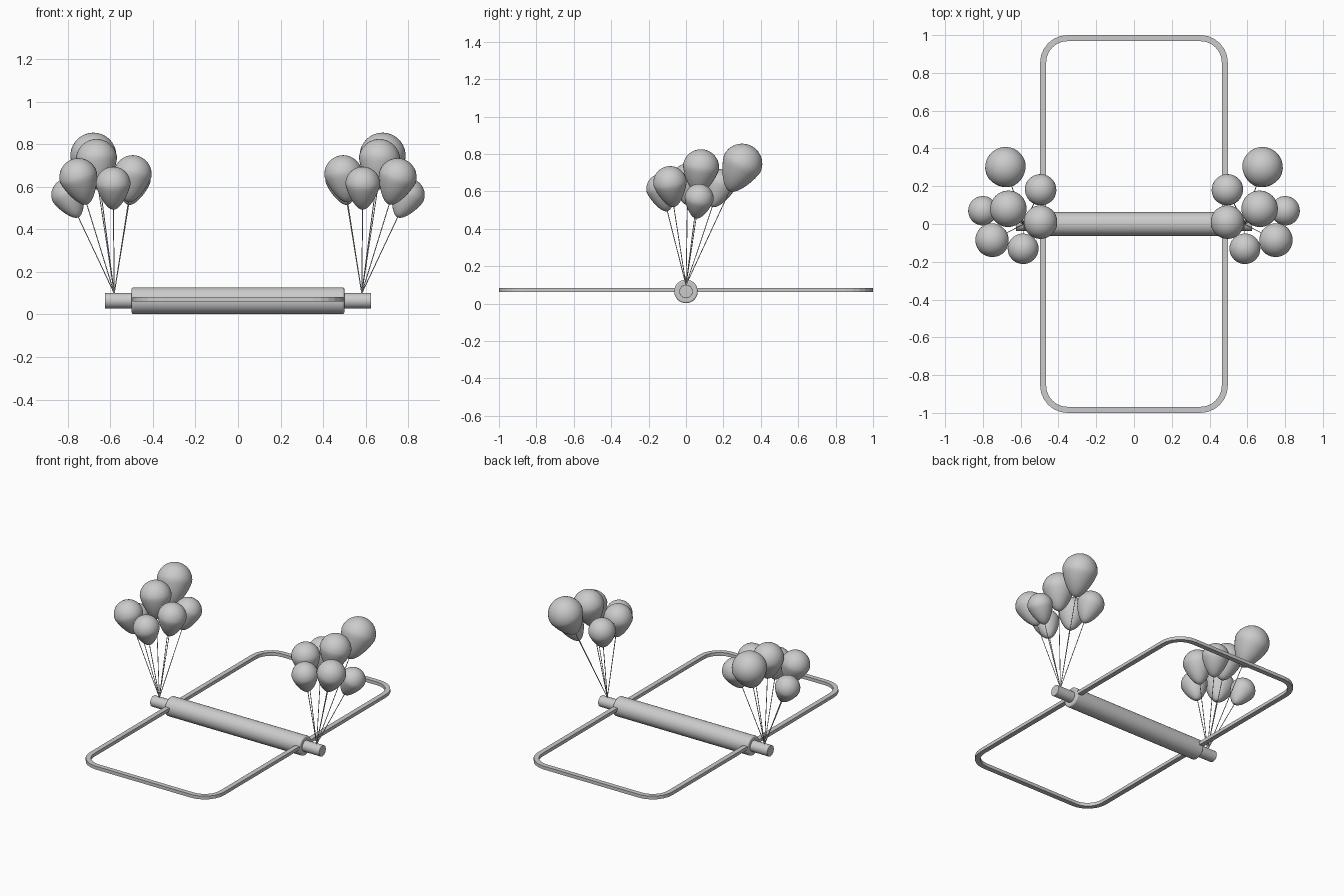
import bpy, bmesh, math
from mathutils import Vector

if "Cube" in bpy.data.objects:
    bpy.data.objects.remove(bpy.data.objects["Cube"])

grey = bpy.data.materials.new("light grey")
grey.use_nodes = True
grey.diffuse_color = (0.6, 0.6, 0.6, 1)
grey.node_tree.nodes["Principled BSDF"].inputs["Base Color"].default_value = (0.6, 0.6, 0.6, 1)

AXIS_Z = 0.065


def add_object(name, bm, smooth=True):
    """Turn a bmesh into a named, coloured and shaded object."""
    bmesh.ops.recalc_face_normals(bm, faces=bm.faces)
    mesh = bpy.data.meshes.new(name)
    bm.to_mesh(mesh)
    bm.free()
    mesh.materials.append(grey)
    obj = bpy.data.objects.new(name, mesh)
    bpy.context.collection.objects.link(obj)
    if smooth:
        bpy.ops.object.select_all(action="DESELECT")
        obj.select_set(True)
        bpy.context.view_layer.objects.active = obj
        bpy.ops.object.shade_smooth_by_angle(angle=math.radians(35))
    return obj


def rod(name, start, end, radius, sides, bevel=0):
    """Cylinder between two points."""
    start, end = Vector(start), Vector(end)
    axis = end - start
    bm = bmesh.new()
    bmesh.ops.create_cone(bm, cap_ends=True, segments=sides, radius1=radius,
                          radius2=radius, depth=axis.length)
    bm.transform(axis.to_track_quat("Z", "Y").to_matrix().to_4x4())
    bmesh.ops.translate(bm, vec=(start + end) / 2, verts=bm.verts)
    obj = add_object(name, bm)
    if bevel:
        mod = obj.modifiers.new("rounded rim", "BEVEL")
        mod.width, mod.segments = bevel, 3
    return obj


def rounded_rectangle(half_x, half_y, radius, steps=6):
    points = []
    for quarter, (sx, sy) in enumerate(((1, 1), (-1, 1), (-1, -1), (1, -1))):
        for i in range(steps + 1):
            a = math.pi / 2 * (quarter + i / steps)
            points.append((sx * (half_x - radius) + radius * math.cos(a),
                           sy * (half_y - radius) + radius * math.sin(a)))
    return points


# Flat frame with rounded corners
width, thick, frame_z = 0.032, 0.022, 0.072
outer = rounded_rectangle(0.497, 1.0, 0.145)
inner = rounded_rectangle(0.497 - width, 1.0 - width, 0.145 - width)
bm = bmesh.new()
low, high = frame_z - thick / 2, frame_z + thick / 2
rings = [[bm.verts.new((x, y, z)) for x, y in pts]
         for pts, z in ((outer, low), (outer, high), (inner, high), (inner, low))]
count = len(outer)
for r in range(4):
    a, b = rings[r], rings[(r + 1) % 4]
    for i in range(count):
        j = (i + 1) % count
        bm.faces.new((a[i], a[j], b[j], b[i]))
add_object("frame", bm, smooth=False)

# Roller and its shaft
rod("roller", (-0.5, 0, AXIS_Z), (0.5, 0, AXIS_Z), 0.063, 48, bevel=0.008)
rod("shaft", (-0.626, 0, AXIS_Z), (0.626, 0, AXIS_Z), 0.036, 32, bevel=0.002)


def balloon(name, centre, radius, anchor):
    """Round head tapering to a narrow tip that points at the anchor."""
    bm = bmesh.new()
    bmesh.ops.create_uvsphere(bm, u_segments=32, v_segments=24, radius=1)
    for v in bm.verts:
        if v.co.z < 0:
            taper = 1 + 0.32 * v.co.z
            v.co = Vector((v.co.x * taper, v.co.y * taper, v.co.z * 1.5))
    axis = (centre - anchor).normalized()
    bm.transform(axis.to_track_quat("Z", "Y").to_matrix().to_4x4())
    bmesh.ops.scale(bm, vec=(radius,) * 3, verts=bm.verts)
    bmesh.ops.translate(bm, vec=centre, verts=bm.verts)
    add_object(name, bm)
    return centre - axis * radius * 1.48


# Balloon bunches, mirrored on both ends of the shaft: x, y, z, radius
bunch = [
    (0.68, 0.30, 0.747, 0.108),
    (0.665, 0.08, 0.728, 0.097),
    (0.80, 0.07, 0.562, 0.078),
    (0.495, 0.18, 0.635, 0.084),
    (0.495, 0.01, 0.66, 0.089),
    (0.75, -0.085, 0.645, 0.09),
    (0.587, -0.13, 0.613, 0.082),
]
for side, label in ((1, "left"), (-1, "right")):
    anchor = Vector((0.582 * side, 0, AXIS_Z + 0.034))
    for n, (x, y, z, radius) in enumerate(bunch, 1):
        tip = balloon(f"{label}_balloon_{n}", Vector((x * side, y, z)), radius, anchor)
        rod(f"{label}_string_{n}", anchor, tip, 0.0022, 8)
